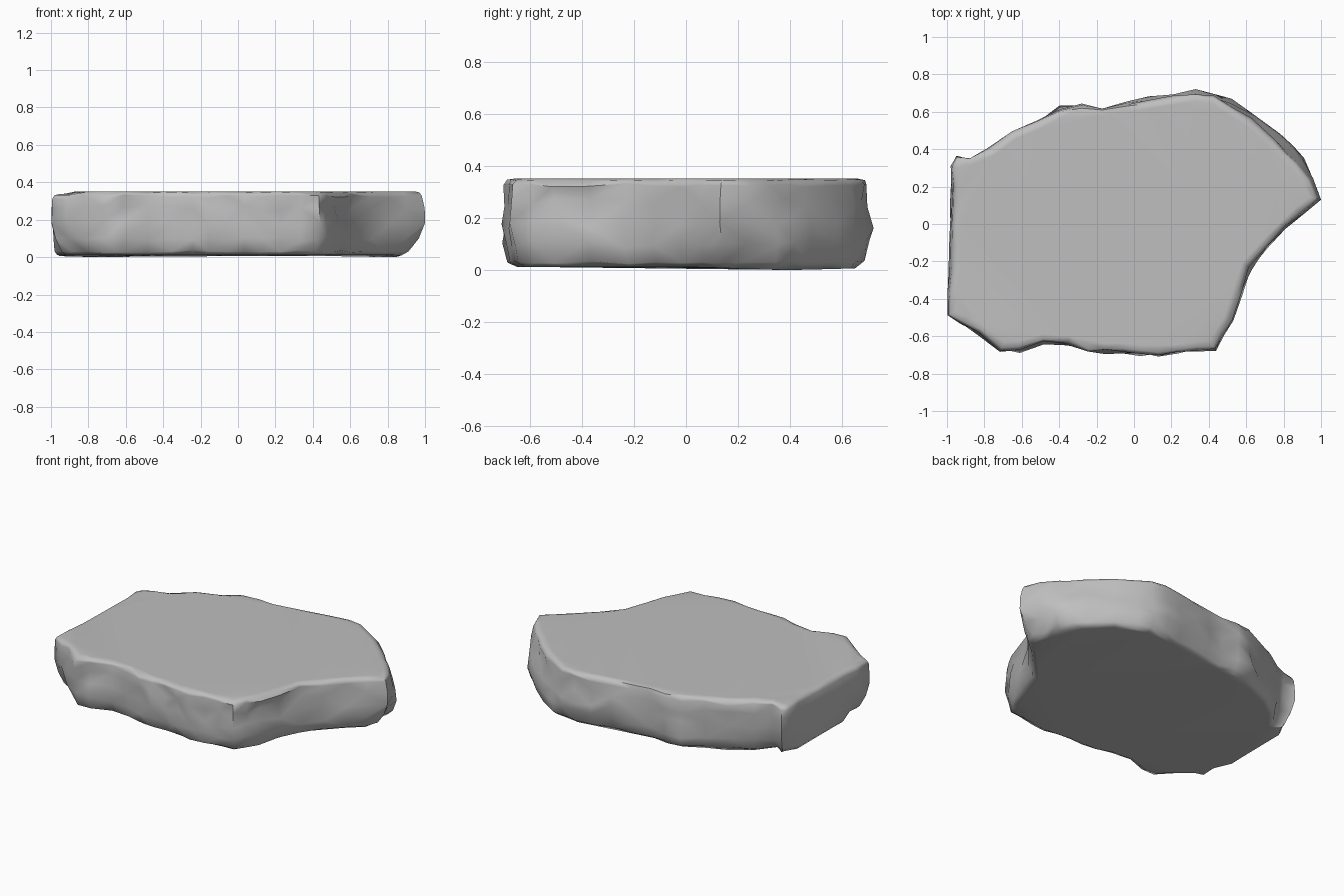
import bpy, bmesh, random
from mathutils import Vector

old = bpy.data.objects.get("Cube")
if old:
    bpy.data.objects.remove(old, do_unlink=True)
random.seed(4)

# Widest outline of the slab, counter-clockwise
outline = [(-1.0, -0.49), (-0.84, -0.59), (-0.72, -0.69), (-0.61, -0.69),
           (-0.48, -0.65), (-0.36, -0.66), (-0.25, -0.7), (-0.06, -0.7),
           (0.13, -0.72), (0.44, -0.68), (0.54, -0.52), (0.63, -0.24),
           (0.82, -0.04), (1.0, 0.13), (0.92, 0.36), (0.79, 0.49),
           (0.66, 0.61), (0.53, 0.69), (0.33, 0.72), (0.08, 0.68),
           (-0.17, 0.64), (-0.28, 0.655), (-0.4, 0.635), (-0.53, 0.565),
           (-0.66, 0.51), (-0.79, 0.415), (-0.88, 0.365), (-0.95, 0.365),
           (-0.98, 0.31), (-0.99, 0.0)]

# Break long edges into short runs so the sides can be chipped
points = []
for a, b in zip(outline, outline[1:] + outline[:1]):
    a, b = Vector(a), Vector(b)
    runs = max(1, round((b - a).length / 0.12))
    points += [a.lerp(b, i / runs) for i in range(runs)]
count = len(points)


def inward(i):
    along = points[(i + 1) % count] - points[i - 1]
    return Vector((-along.y, along.x)).normalized()


def lean(p, height):
    """Extra inset where the walls are not upright."""
    low = max(0, 0.15 - height)
    high = max(0, height - 0.1)
    if p.x > 0.96:                      # tip is widest at mid height
        return 0.45 * low + 0.1 * max(0, height - 0.25)
    if p.x > 0.5 and p.y > 0.15:        # back left side slopes back
        return 0.22 * high
    if p.x < -0.86 and abs(p.y) > 0.25:  # worn lower corners
        return 0.4 * low
    return 0.05 * high


# Height, inset and roughness of each ring, from underside to top
rings = [(0.012, 0.07, 0.0), (0.03, 0.035, 0.008), (0.1, 0.012, 0.02),
         (0.18, 0.006, 0.025), (0.26, 0.006, 0.022), (0.325, 0.008, 0.01),
         (0.346, 0.02, 0.004), (0.352, 0.05, 0.0)]

bm = bmesh.new()
levels = []
for height, inset, rough in rings:
    ring = []
    for i, p in enumerate(points):
        # The right-hand face is a clean break, and the tip stays whole
        clean = 0.2 if abs(p.x) > 0.9 else 1.0
        depth = inset * (0.4 if p.x < -0.9 and height < 0.3 else 1.0)
        if p.x > 0.96 and 0.15 < height < 0.3:
            depth = 0
        depth += lean(p, height) + clean * random.uniform(-0.6, 1) * rough
        xy = p + inward(i) * depth
        xy.x = max(-1, min(1, xy.x))
        z = height + clean * random.uniform(-0.8, 0.8) * rough
        if height < 0.02:
            z -= 0.012 * max(0, 1 - abs(p.y - 0.45) / 0.5)
        if height > 0.3 and p.x < -0.9:
            z -= 0.015
        ring.append(bm.verts.new((xy.x, xy.y, z)))
    levels.append(ring)

# Chipped side walls, with random diagonal splits
for low, high in zip(levels, levels[1:]):
    for i in range(count):
        j = (i + 1) % count
        a, b, c, d = low[i], low[j], high[j], high[i]
        split = ((a, b, c), (a, c, d)) if random.random() < 0.5 else ((a, b, d), (b, c, d))
        for face in split:
            bm.faces.new(face)

# Flat top and underside
caps = [bm.faces.new(levels[-1]), bm.faces.new(levels[0][::-1])]
bmesh.ops.triangulate(bm, faces=caps)
bmesh.ops.recalc_face_normals(bm, faces=bm.faces)

mesh = bpy.data.meshes.new("stone_slab")
bm.to_mesh(mesh)
bm.free()
slab = bpy.data.objects.new("stone_slab", mesh)
bpy.context.collection.objects.link(slab)

# Plain grey stone
stone = bpy.data.materials.new("grey_stone")
stone.use_nodes = True
colour = (0.52, 0.52, 0.52, 1)
stone.diffuse_color = colour
stone.node_tree.nodes["Principled BSDF"].inputs["Base Color"].default_value = colour
mesh.materials.append(stone)

bpy.ops.object.select_all(action="DESELECT")
slab.select_set(True)
bpy.context.view_layer.objects.active = slab
bpy.ops.object.shade_smooth_by_angle(angle=1.0)

# Keep the broad top and underside evenly shaded
flatten = slab.modifiers.new("even_shading", "WEIGHTED_NORMAL")
flatten.keep_sharp = True
